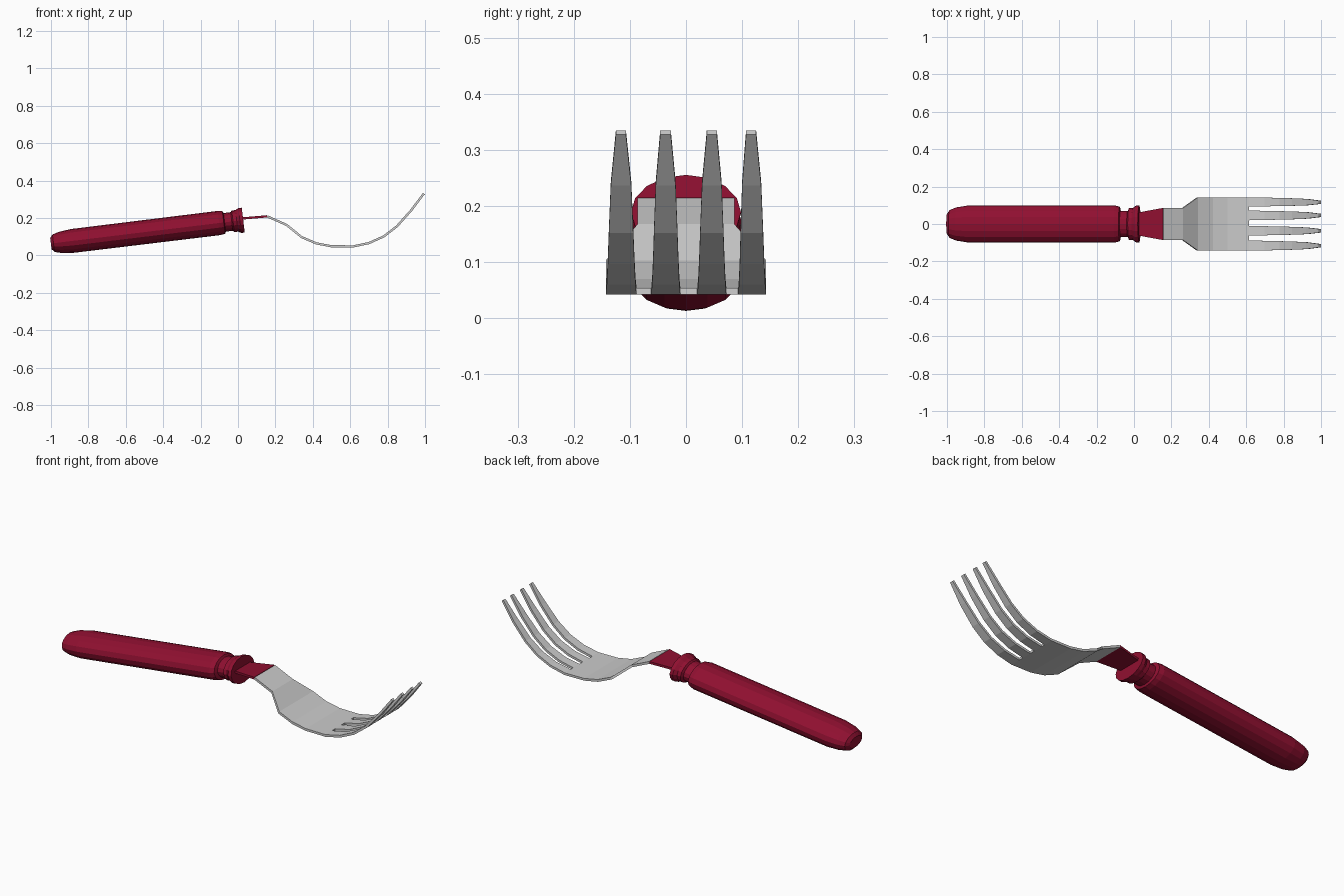
import bpy, bmesh, math
from mathutils import Matrix

if "Cube" in bpy.data.objects:
    bpy.data.objects.remove(bpy.data.objects["Cube"])


def material(name, rgb):
    m = bpy.data.materials.new(name)
    m.diffuse_color = (*rgb, 1)
    m.use_nodes = True
    m.node_tree.nodes["Principled BSDF"].inputs["Base Color"].default_value = m.diffuse_color
    return m


RED = material("crimson", (0.28, 0.005, 0.03))
SILVER = material("silver", (0.60, 0.60, 0.60))


def finish(bm, name, mat, thickness=0):
    bmesh.ops.recalc_face_normals(bm, faces=bm.faces)
    me = bpy.data.meshes.new(name)
    bm.to_mesh(me)
    bm.free()
    me.materials.append(mat)
    ob = bpy.data.objects.new(name, me)
    bpy.context.collection.objects.link(ob)
    if thickness:
        mod = ob.modifiers.new("thickness", 'SOLIDIFY')
        mod.thickness = thickness
        mod.offset = 0
    return ob


def lofted(name, profile, place, sides=16):
    """Stack of elliptical rings (x, half width, half height), capped."""
    bm = bmesh.new()
    rings = []
    for x, w, h in profile:
        rings.append([bm.verts.new((x, w * math.sin(a), h * math.cos(a)))
                      for a in (2 * math.pi * i / sides for i in range(sides))])
    for a, b in zip(rings, rings[1:]):
        for i in range(sides):
            j = (i + 1) % sides
            bm.faces.new((a[i], a[j], b[j], b[i]))
    bm.faces.new(rings[0])
    bm.faces.new(rings[-1])
    bm.transform(place)
    return finish(bm, name, RED)


def sheet(name, rows, mat, open_after=None):
    """Thin sheet from rows of (x, z, y list); odd strips stay open after a row."""
    bm = bmesh.new()
    grid = [[bm.verts.new((x, y, z)) for y in ys] for x, z, ys in rows]
    for r, (a, b) in enumerate(zip(grid, grid[1:])):
        for i in range(len(a) - 1):
            if open_after is not None and r >= open_after and i % 2:
                continue
            bm.faces.new((a[i], a[i + 1], b[i + 1], b[i]))
    return finish(bm, name, mat, 0.012)


# Handle, neck and flange on one tilted axis
tilt = Matrix.Translation((0.028, 0, 0.189)) @ Matrix.Rotation(-math.atan(0.122), 4, 'Y')
lofted("handle", [
    (-1.036, 0.052, 0.030), (-1.022, 0.074, 0.047), (-0.985, 0.089, 0.057),
    (-0.92, 0.099, 0.064), (-0.13, 0.099, 0.065), (-0.105, 0.092, 0.061),
    (-0.10, 0.070, 0.050), (-0.062, 0.070, 0.050), (-0.055, 0.085, 0.058),
    (-0.035, 0.085, 0.058), (-0.018, 0.098, 0.067), (0, 0.098, 0.067)], tilt)

# Flat red tang between flange and fork head
sheet("tang", [(0.015, 0.197, (-0.06, 0.06)), (0.156, 0.209, (-0.086, 0.086))], RED)

# Fork head: plate rows then tapering tines
root = [-0.143, -0.088, -0.062, -0.010, 0.020, 0.072, 0.093, 0.143]
tip = [-0.125, -0.107, -0.046, -0.027, 0.037, 0.055, 0.107, 0.125]
plate = [(0.156, 0.209, 0.086), (0.26, 0.163, 0.086), (0.34, 0.098, 0.143),
         (0.42, 0.064, 0.143), (0.50, 0.049, 0.143), (0.615, 0.048, 0.143)]
tines = [(0.70, 0.066, 0.10), (0.78, 0.102, 0.20), (0.85, 0.156, 0.31),
         (0.925, 0.240, 0.50), (0.994, 0.331, 1.0)]
rows = [(x, z, [y * w / 0.143 for y in root]) for x, z, w in plate]
rows += [(x, z, [a + (b - a) * t for a, b in zip(root, tip)]) for x, z, t in tines]
sheet("fork_head", rows, SILVER, open_after=len(plate) - 1)
